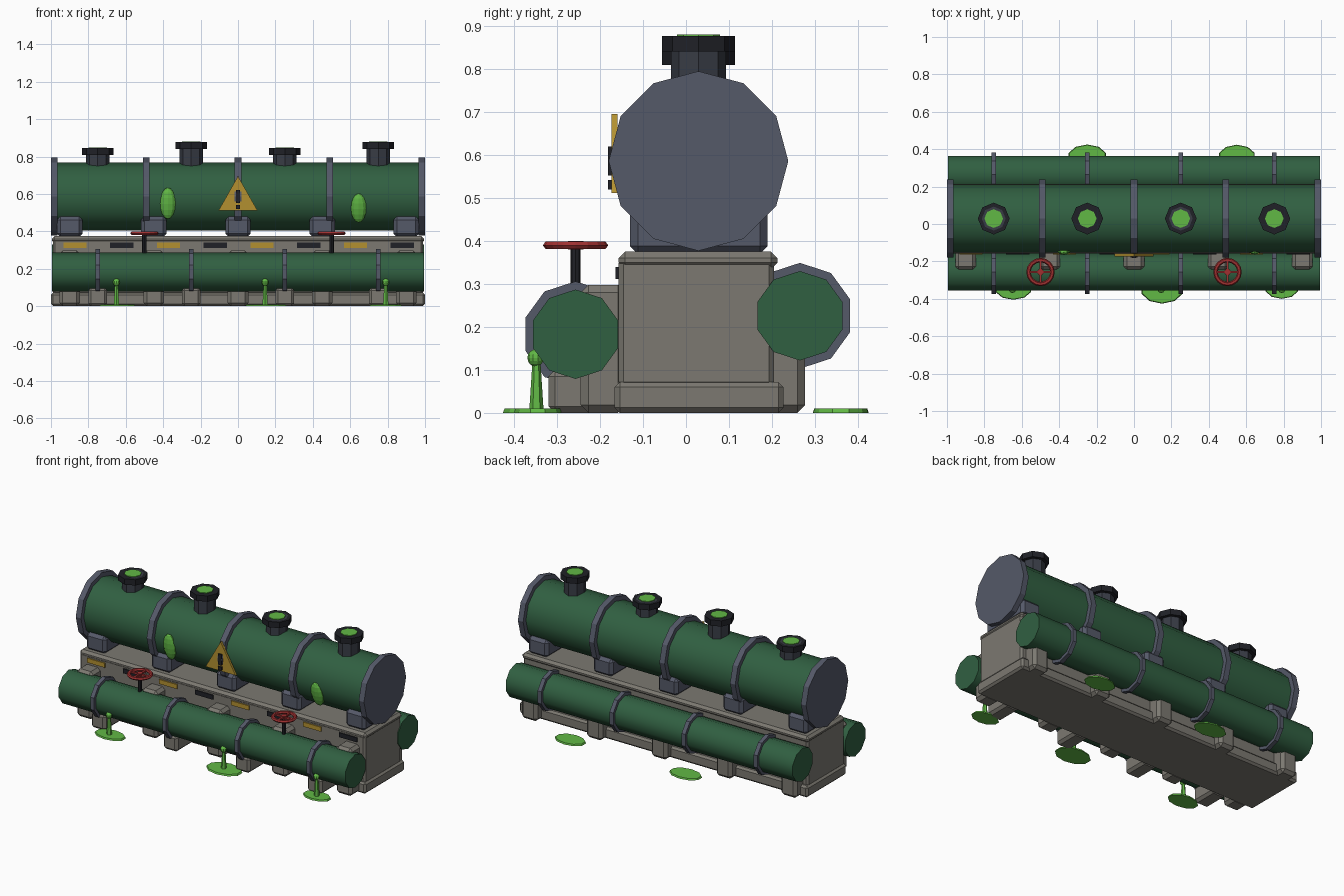
import bpy, bmesh, math
from mathutils import Matrix, Vector

if "Cube" in bpy.data.objects:
    bpy.data.objects.remove(bpy.data.objects["Cube"])


def mat(name, rgb):
    m = bpy.data.materials.new(name)
    m.diffuse_color = (*rgb, 1)
    m.use_nodes = True
    m.node_tree.nodes["Principled BSDF"].inputs["Base Color"].default_value = m.diffuse_color
    return m


GREEN = mat("tank_green", (0.03, 0.115, 0.053))
SLIME = mat("slime_green", (0.12, 0.48, 0.06))
SLATE = mat("slate_metal", (0.09, 0.10, 0.14))
DARK = mat("dark_metal", (0.04, 0.045, 0.06))
BLACK = mat("black", (0.014, 0.015, 0.02))
YELLOW = mat("warning_yellow", (0.45, 0.28, 0.03))
RED = mat("valve_red", (0.35, 0.03, 0.03))
STONE = mat("stone", (0.20, 0.19, 0.165))
ALONG_X = Matrix.Rotation(math.pi / 2, 4, 'Y')


def finish(bm, name, m, smooth=False):
    me = bpy.data.meshes.new(name)
    bmesh.ops.recalc_face_normals(bm, faces=bm.faces)
    bm.to_mesh(me)
    bm.free()
    ob = bpy.data.objects.new(name, me)
    bpy.context.collection.objects.link(ob)
    me.materials.append(m)
    if smooth:
        bpy.ops.object.select_all(action='DESELECT')
        ob.select_set(True)
        bpy.context.view_layer.objects.active = ob
        bpy.ops.object.shade_smooth_by_angle(angle=math.radians(40))
    return ob


def box(name, x, y, z, m, bevel=0.0):
    """Box from (min, max) ranges, with an optional chamfer."""
    bm = bmesh.new()
    c = Vector([(r[0] + r[1]) / 2 for r in (x, y, z)])
    s = Vector([r[1] - r[0] for r in (x, y, z)])
    bmesh.ops.create_cube(bm, size=1, matrix=Matrix.Translation(c) @ Matrix.Diagonal((*s, 1)))
    ob = finish(bm, name, m)
    if bevel:
        b = ob.modifiers.new("chamfer", 'BEVEL')
        b.width, b.segments = bevel, 1
    return ob


def cyl(name, loc, r, depth, sides, m, rot=Matrix(), r2=None, scale=(1, 1, 1), smooth=False, turn=0.0):
    """Prism or cone; turn rotates the polygon about its own axis."""
    bm = bmesh.new()
    bmesh.ops.create_cone(bm, cap_ends=True, segments=sides, radius1=r, radius2=r if r2 is None else r2,
                          depth=depth, matrix=Matrix.Translation(loc) @ rot
                          @ Matrix.Diagonal((*scale, 1)) @ Matrix.Rotation(turn, 4, 'Z'))
    return finish(bm, name, m, smooth)


def blob(name, loc, scale, m, tilt=0.0):
    bm = bmesh.new()
    bmesh.ops.create_uvsphere(bm, u_segments=10, v_segments=8, radius=1,
                              matrix=Matrix.Translation(loc) @ Matrix.Rotation(tilt, 4, 'X')
                              @ Matrix.Diagonal((*scale, 1)))
    return finish(bm, name, m)


def ring(name, loc, R, r, m, flat=0.8, n=16, k=6):
    """Torus lying flat."""
    bm = bmesh.new()
    v = [[bm.verts.new((loc[0] + (R + r * math.cos(b)) * math.cos(a),
                        loc[1] + (R + r * math.cos(b)) * math.sin(a),
                        loc[2] + r * flat * math.sin(b)))
          for b in [2 * math.pi * j / k for j in range(k)]]
         for a in [2 * math.pi * i / n for i in range(n)]]
    for i in range(n):
        for j in range(k):
            bm.faces.new((v[i][j], v[(i + 1) % n][j], v[(i + 1) % n][(j + 1) % k], v[i][(j + 1) % k]))
    return finish(bm, name, m)


# Stone base: plinth, wall, coping
box("plinth", (-1, 1), (-0.166, 0.227), (0, 0.072), STONE, 0.012)
box("base_wall", (-0.99, 0.99), (-0.157, 0.205), (0.06, 0.36), STONE, 0.012)
box("coping", (-0.995, 0.995), (-0.157, 0.213), (0.335, 0.375), STONE, 0.015)

# Buttresses on both long sides
for x in (-0.9, -0.45, 0, 0.45, 0.9):
    box("front_buttress", (x - 0.055, x + 0.055), (-0.245, -0.14), (0, 0.298), STONE, 0.018)
    box("back_buttress", (x - 0.055, x + 0.055), (0.18, 0.277), (0, 0.298), STONE, 0.018)
    # Saddles carrying the main tank
    box("tank_saddle", (x - 0.068, x + 0.068), (-0.13, 0.19), (0.37, 0.48), SLATE, 0.018)

# Main tank with bands and end flanges
TY, TZ = 0.029, 0.586
cyl("main_tank", (0, TY, TZ), 0.181, 1.95, 12, GREEN, ALONG_X, smooth=True)
for x in (-0.982, -0.49, 0, 0.49, 0.982):
    cyl("tank_band", (x, TY, TZ), 0.209, 0.036, 12, SLATE, ALONG_X)

# Hatches on top
for x, top in ((-0.75, 0.845), (-0.25, 0.877), (0.25, 0.845), (0.75, 0.877)):
    cyl("hatch_neck", (x, TY, (top + 0.72) / 2), 0.064, top - 0.72, 8, DARK)
    cyl("hatch_rim", (x, TY, top - 0.018), 0.085, 0.036, 8, BLACK)
    cyl("hatch_slime", (x, TY, top), 0.05, 0.008, 8, SLIME)

# Side pipes with clamps
for side, y, z in (("front", -0.257, 0.183), ("back", 0.265, 0.226)):
    cyl(side + "_pipe", (0, y, z), 0.104, 1.99, 10, GREEN, ALONG_X, smooth=True, turn=math.pi / 2)
    for x in (-0.75, -0.25, 0.25, 0.75):
        cyl(side + "_pipe_clamp", (x, y, z), 0.123, 0.026, 10, SLATE, ALONG_X, turn=math.pi / 2)

# Feet below the front pipe
for x in (-0.75, -0.25, 0.25, 0.75):
    box("pipe_foot", (x - 0.05, x + 0.05), (-0.32, -0.15), (0, 0.1), STONE, 0.015)

# Hazard dashes on the base wall
for i in range(8):
    x = -0.872 + 0.25 * i
    box("hazard_dash", (x - 0.062, x + 0.062), (-0.164, -0.15), (0.312, 0.34), BLACK if i % 2 else YELLOW)

# Warning sign
bm = bmesh.new()
f = bm.faces.new([bm.verts.new(p) for p in ((-0.104, -0.173, 0.512), (0.104, -0.173, 0.512), (0, -0.173, 0.695))])
ext = bmesh.ops.extrude_face_region(bm, geom=[f])
bmesh.ops.translate(bm, vec=(0, 0.014, 0), verts=[e for e in ext["geom"] if isinstance(e, bmesh.types.BMVert)])
if not f.is_valid or len(bm.faces) < 5:
    bmesh.ops.holes_fill(bm, edges=bm.edges)
finish(bm, "warning_sign", YELLOW)
box("warning_bar", (-0.012, 0.012), (-0.182, -0.17), (0.552, 0.62), BLACK)
box("warning_dot", (-0.012, 0.012), (-0.182, -0.17), (0.52, 0.542), BLACK)

# Valve wheels
for x in (-0.5, 0.5):
    y, z = -0.257, 0.39
    cyl("valve_stem", (x, y, 0.33), 0.012, 0.12, 8, BLACK)
    ring("valve_wheel", (x, y, z), 0.064, 0.012, RED)
    box("valve_spoke", (x - 0.064, x + 0.064), (y - 0.006, y + 0.006), (z - 0.006, z + 0.006), RED)
    box("valve_spoke", (x - 0.006, x + 0.006), (y - 0.064, y + 0.064), (z - 0.006, z + 0.006), RED)
    cyl("valve_hub", (x, y, z), 0.018, 0.02, 8, RED)

# Slime seeping from the tank
blob("tank_slime", (-0.375, -0.138, 0.55), (0.043, 0.024, 0.085), SLIME, 0.15)
blob("tank_slime", (0.645, -0.132, 0.525), (0.043, 0.024, 0.08), SLIME, 0.25)

# Drips from the front pipe
for x in (-0.65, 0.145, 0.79):
    cyl("slime_drip", (x, -0.348, 0.07), 0.017, 0.14, 6, SLIME, r2=0.008)
    blob("drip_bead", (x, -0.35, 0.128), (0.019, 0.019, 0.02), SLIME)

# Puddles
for x, y, rx, ry in ((-0.645, -0.345, 0.1, 0.06), (0.15, -0.35, 0.115, 0.076), (0.79, -0.345, 0.09, 0.055),
                     (-0.25, 0.36, 0.105, 0.065), (0.55, 0.36, 0.1, 0.064)):
    cyl("puddle", (x, y, 0.005), 1, 0.01, 10, SLIME, r2=0.95, scale=(rx, ry, 1))
